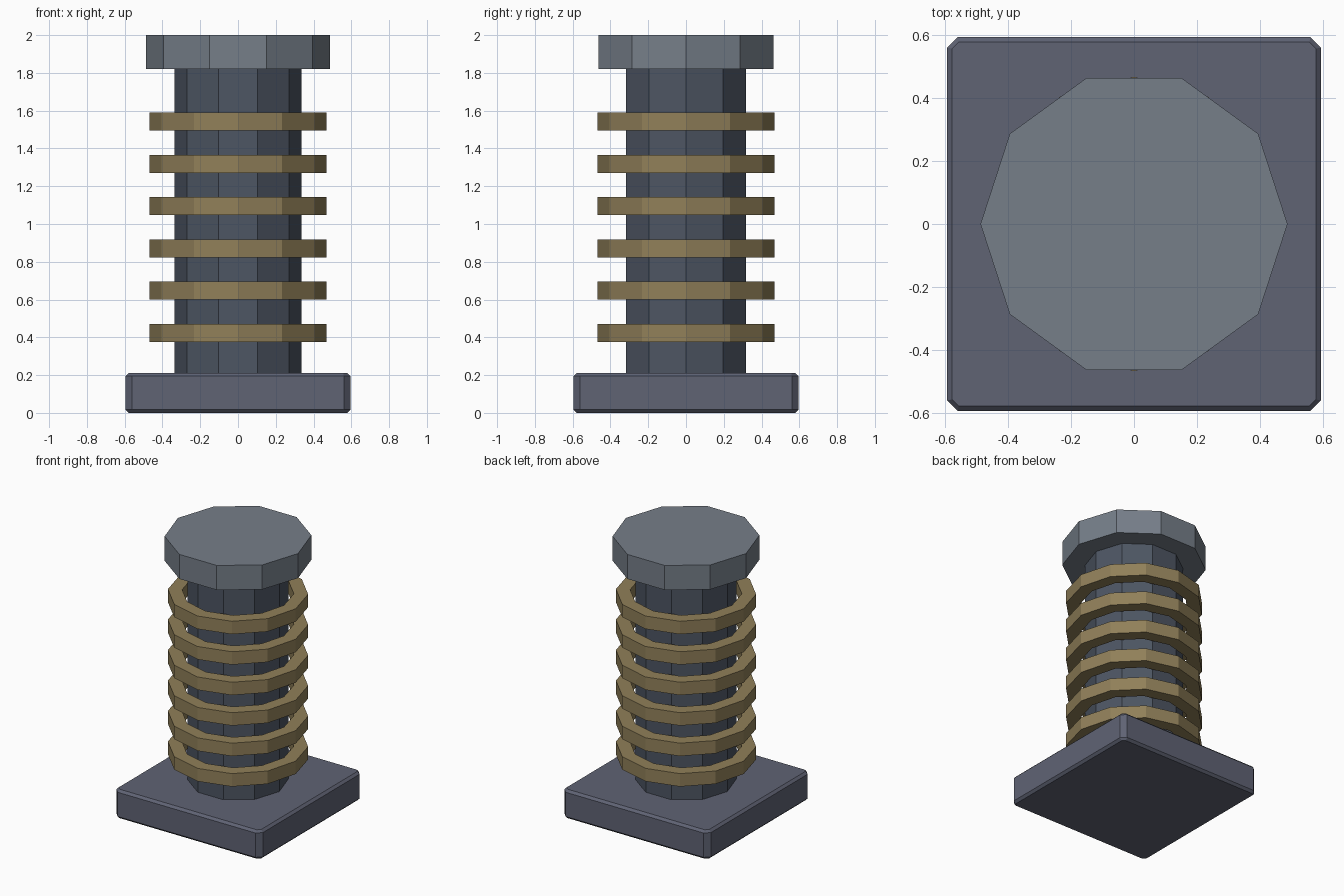
import bpy, bmesh
from math import cos, sin, pi

if "Cube" in bpy.data.objects:
    bpy.data.objects.remove(bpy.data.objects["Cube"])


def material(name, rgb):
    m = bpy.data.materials.new(name)
    m.diffuse_color = (*rgb, 1)
    m.use_nodes = True
    m.node_tree.nodes["Principled BSDF"].inputs["Base Color"].default_value = m.diffuse_color
    return m


def make(name, bm, mat):
    bmesh.ops.recalc_face_normals(bm, faces=bm.faces)
    me = bpy.data.meshes.new(name)
    bm.to_mesh(me)
    bm.free()
    me.materials.append(mat)
    ob = bpy.data.objects.new(name, me)
    bpy.context.collection.objects.link(ob)
    return ob


def polygon(r, n, z):
    return [(r * cos(2 * pi * i / n), r * sin(2 * pi * i / n), z) for i in range(n)]


def chamfered_square(h, c, z):
    quarter = [(h, -h + c), (h, h - c)]
    pts = []
    for _ in range(4):
        pts += [(x, y, z) for x, y in quarter]
        quarter = [(-y, x) for x, y in quarter]
    return pts


def loft(name, loops, mat, closed=False):
    """Skin a stack of loops; cap the ends, or join last to first."""
    bm = bmesh.new()
    rows = [[bm.verts.new(p) for p in loop] for loop in loops]
    pairs = list(zip(rows, rows[1:]))
    if closed:
        pairs.append((rows[-1], rows[0]))
    else:
        bm.faces.new(rows[0])
        bm.faces.new(rows[-1])
    n = len(rows[0])
    for a, b in pairs:
        for i in range(n):
            j = (i + 1) % n
            bm.faces.new((a[i], a[j], b[j], b[i]))
    return make(name, bm, mat)


base_mat = material("base_slate", (0.115, 0.125, 0.175))
column_mat = material("column_dark", (0.075, 0.092, 0.125))
cap_mat = material("cap_grey", (0.18, 0.21, 0.25))
brass = material("coil_brass", (0.28, 0.215, 0.10))

# Square base plate with chamfered corners and rims
loft("base_plate", [chamfered_square(0.578, 0.02, 0.0),
                    chamfered_square(0.595, 0.035, 0.017),
                    chamfered_square(0.595, 0.035, 0.195),
                    chamfered_square(0.578, 0.02, 0.212)], base_mat)

# Ten-sided column and cap
loft("column", [polygon(0.335, 10, 0.2), polygon(0.335, 10, 1.82)], column_mat)
loft("cap", [polygon(0.488, 10, 1.82), polygon(0.488, 10, 2.0)], cap_mat)

# Six square-section rings floating around the column
inner, outer, half = 0.373, 0.468, 0.0475
for k in range(6):
    z = 0.424 + 0.2236 * k
    loft(f"coil_ring_{k + 1}", [polygon(inner, 12, z - half), polygon(outer, 12, z - half),
                                polygon(outer, 12, z + half), polygon(inner, 12, z + half)],
         brass, closed=True)
